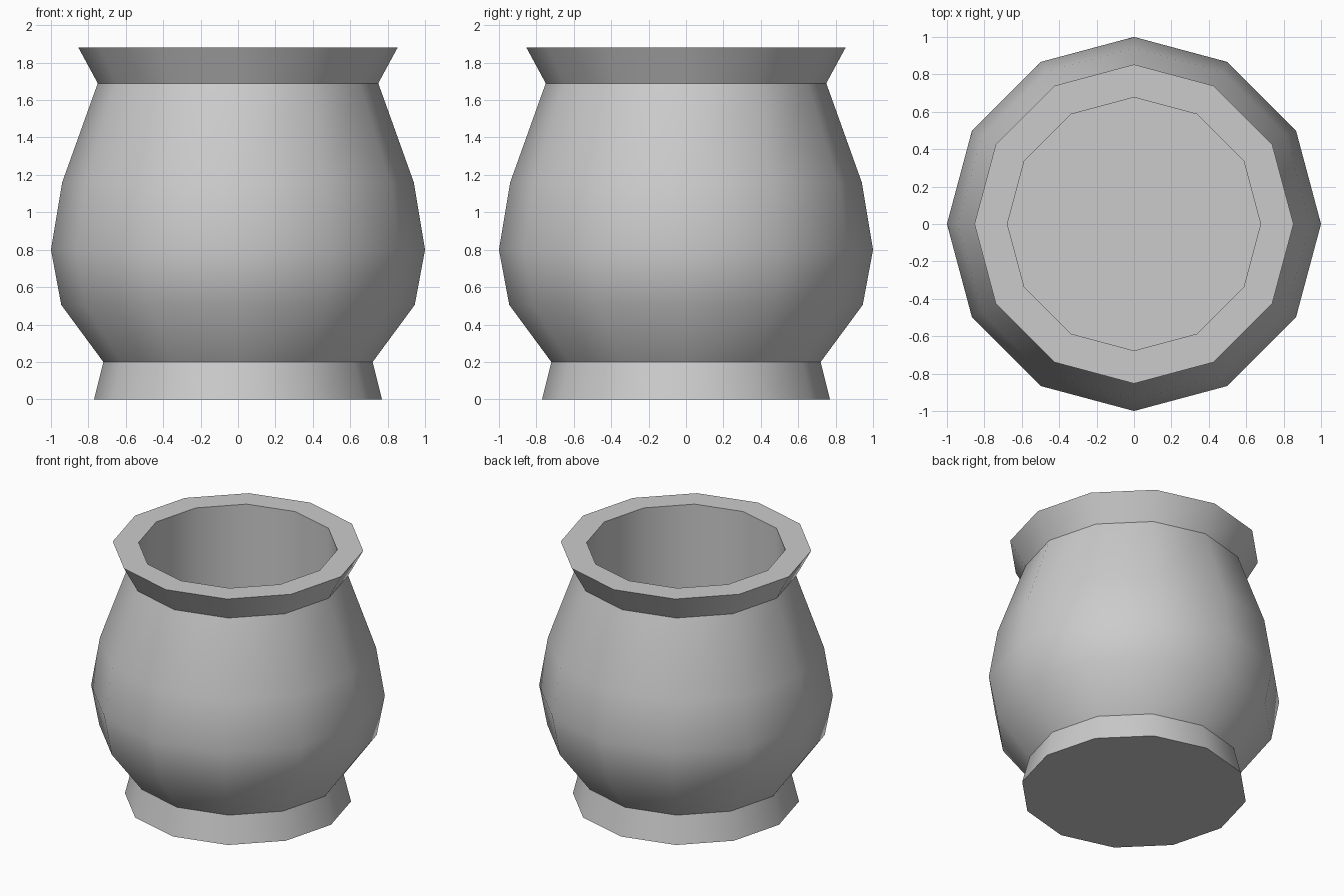
import bpy, bmesh, math

if "Cube" in bpy.data.objects:
    bpy.data.objects.remove(bpy.data.objects["Cube"])

SIDES = 12

# Profile (radius, height): foot, belly, neck, flared rim, then the inside wall and floor
profile = [(0.77, 0.0), (0.72, 0.2), (0.945, 0.505), (1.0, 0.8), (0.94, 1.16),
           (0.75, 1.69), (0.853, 1.88), (0.677, 1.88), (0.677, 0.2)]


def lathe(name, points, sides):
    bm = bmesh.new()
    rings = [[bm.verts.new((r * math.cos(2 * math.pi * i / sides),
                            r * math.sin(2 * math.pi * i / sides), z))
              for i in range(sides)] for r, z in points]
    for a, b in zip(rings, rings[1:]):
        for i in range(sides):
            j = (i + 1) % sides
            bm.faces.new((a[i], a[j], b[j], b[i]))
    bm.faces.new(rings[0][::-1])   # underside
    bm.faces.new(rings[-1])        # inner floor
    bmesh.ops.recalc_face_normals(bm, faces=bm.faces)
    mesh = bpy.data.meshes.new(name)
    bm.to_mesh(mesh)
    bm.free()
    obj = bpy.data.objects.new(name, mesh)
    bpy.context.collection.objects.link(obj)
    return obj


# Hollow pot, smooth body with crisp foot and rim edges
pot = lathe("pot", profile, SIDES)
bpy.context.view_layer.objects.active = pot
pot.select_set(True)
bpy.ops.object.shade_smooth_by_angle(angle=math.radians(40))
